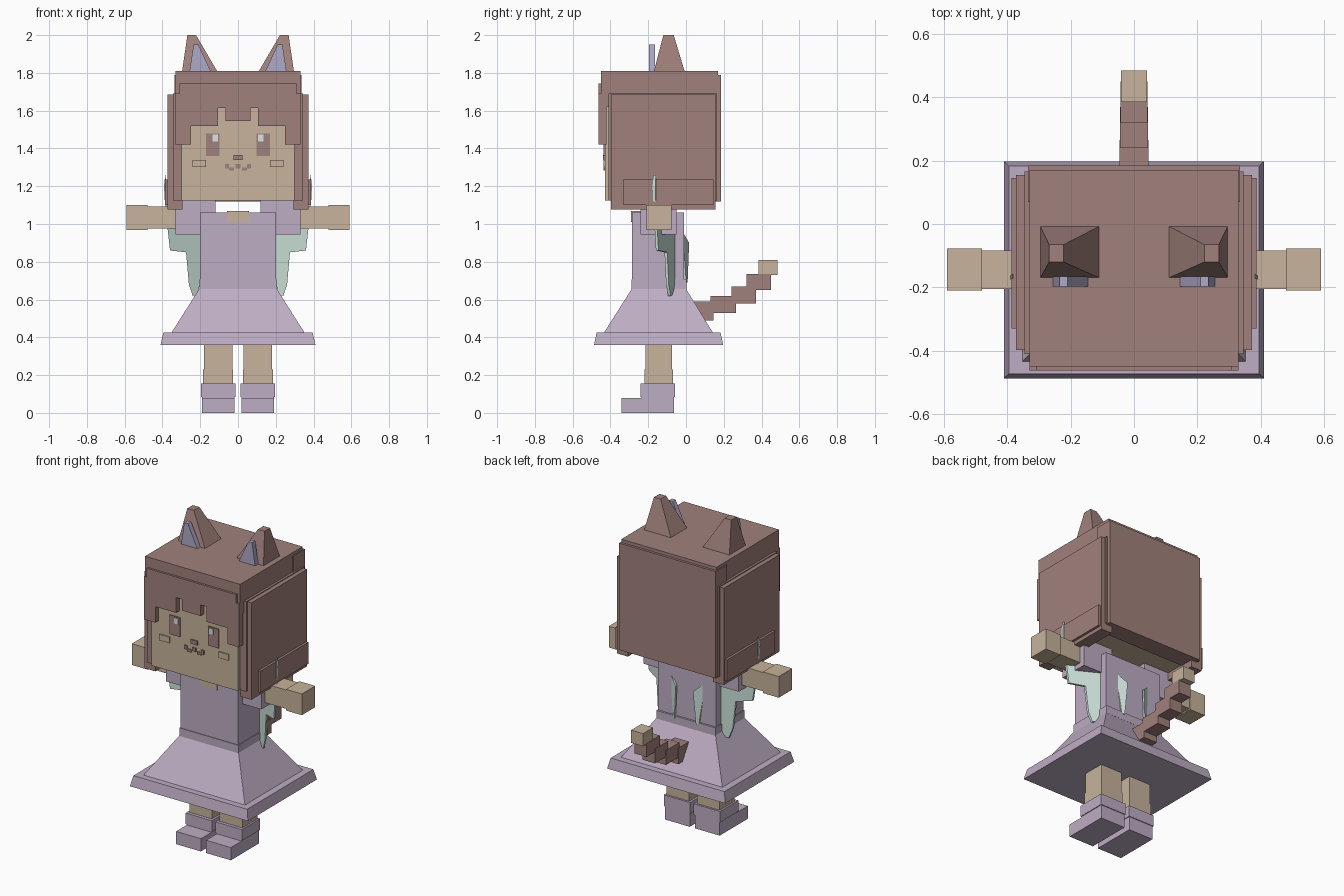
import bpy
import bmesh

cube = bpy.data.objects.get("Cube")
if cube:
    bpy.data.objects.remove(cube)


def material(name, rgb):
    lin = [(c / 255 / 12.92) if c < 11 else ((c / 255 + 0.055) / 1.055) ** 2.4 for c in rgb]
    m = bpy.data.materials.new(name)
    m.use_nodes = True
    m.diffuse_color = (*lin, 1)
    bsdf = m.node_tree.nodes["Principled BSDF"]
    bsdf.inputs["Base Color"].default_value = (*lin, 1)
    bsdf.inputs["Roughness"].default_value = 0.8
    return m


HAIR = material("rosy brown", (160, 129, 124))
SKIN = material("warm tan", (199, 179, 156))
LILAC = material("lilac", (190, 173, 195))
INNER = material("blue lilac", (176, 170, 200))
MINT = material("pale mint", (202, 224, 215))
GLINT = material("eye white", (222, 226, 226))


def finish(name, bm, mat):
    bmesh.ops.recalc_face_normals(bm, faces=bm.faces)
    mesh = bpy.data.meshes.new(name)
    bm.to_mesh(mesh)
    bm.free()
    mesh.materials.append(mat)
    obj = bpy.data.objects.new(name, mesh)
    bpy.context.collection.objects.link(obj)
    return obj


def loft(name, lower, upper, mat):
    """Solid between two matching rings of points."""
    bm = bmesh.new()
    a = [bm.verts.new(p) for p in lower]
    b = [bm.verts.new(p) for p in upper]
    bm.faces.new(a)
    bm.faces.new(b)
    for i in range(len(a)):
        j = (i + 1) % len(a)
        bm.faces.new((a[i], a[j], b[j], b[i]))
    return finish(name, bm, mat)


def rect(x, y, z):
    return [(x[0], y[0], z), (x[1], y[0], z), (x[1], y[1], z), (x[0], y[1], z)]


def box(name, x, y, z, mat, side=1):
    x = (x[0] * side, x[1] * side)
    return loft(name, rect(x, y, z[0]), rect(x, y, z[1]), mat)


def taper(name, x0, y0, x1, y1, z, mat, side=1):
    return loft(name, rect([v * side for v in x0], y0, z[0]),
                rect([v * side for v in x1], y1, z[1]), mat)


# Head and hair
box("head", (-.30, .30), (-.43, .15), (1.125, 1.70), SKIN)
box("hair_cap", (-.33, .33), (-.45, .17), (1.62, 1.81), HAIR)
box("hair_back", (-.335, .335), (.07, .185), (1.12, 1.79), HAIR)

# Stepped fringe
half = [(.065, 1.545), (.065, 1.615), (.105, 1.615), (.105, 1.52),
        (.25, 1.52), (.25, 1.42), (.33, 1.42), (.33, 1.69), (.31, 1.69), (.31, 1.745)]
outline = half + [(-x, z) for x, z in reversed(half)]
loft("fringe", [(x, -.463, z) for x, z in outline], [(x, -.42, z) for x, z in outline], HAIR)

# Torso and dress
box("neck", (-.058, .058), (-.29, -.06), (1.01, 1.07), SKIN)
box("bodice", (-.20, .20), (-.285, -.01), (.65, 1.06), LILAC)
box("waistband", (-.205, .205), (-.289, .002), (.655, .705), LILAC)
taper("skirt", (-.355, .355), (-.437, .145), (-.205, .205), (-.287, 0), (.42, .657), LILAC)
taper("skirt_hem", (-.41, .41), (-.487, .197), (-.395, .395), (-.473, .183), (.36, .425), LILAC)

# Stepped tail rising behind
tail = [(.03, .145, .49, .59), (.13, .265, .53, .62), (.24, .37, .58, .67), (.32, .45, .65, .735)]
for i, (y0, y1, z0, z1) in enumerate(tail):
    w = .048 - i * .002
    box(f"tail_segment_{i + 1}", (-w, w), (y0, y1), (z0, z1), HAIR)
box("tail_tip", (-.041, .041), (.385, .485), (.73, .81), SKIN)

# Nose and mouth
box("nose", (-.024, .024), (-.439, -.42), (1.34, 1.366), HAIR)
box("mouth_middle", (-.012, .012), (-.437, -.42), (1.295, 1.318), HAIR)

# Wing outline, swept forward from the middle of the back
wing = [(.06, .90), (.075, .69), (.09, .70), (.115, .90), (.19, .90), (.20, .69),
        (.215, .625), (.24, .62), (.26, .68), (.275, .85), (.36, .86), (.372, .97),
        (.388, 1.13), (.392, 1.20), (.385, 1.26), (.36, 1.06), (.20, 1.03)]

for s, tag in ((1, "left"), (-1, "right")):
    # Side hair
    box(f"{tag}_side_hair", (.295, .372), (-.398, .155), (1.077, 1.685), HAIR, s)
    box(f"{tag}_side_hair_lock", (.36, .387), (-.33, .145), (1.10, 1.235), HAIR, s)
    box(f"{tag}_front_hair_edge", (.295, .345), (-.41, .165), (1.125, 1.69), HAIR, s)

    # Ears
    taper(f"{tag}_ear", (.105, .297), (-.172, -.005), (.222, .268), (-.12, -.065), (1.80, 2.0), HAIR, s)
    taper(f"{tag}_inner_ear", (.14, .258), (-.197, -.165), (.21, .235), (-.197, -.165),
          (1.80, 1.95), INNER, s)

    # Face details
    box(f"{tag}_eye", (.097, .17), (-.437, -.42), (1.36, 1.48), HAIR, s)
    box(f"{tag}_eye_glint", (.107, .135), (-.441, -.43), (1.437, 1.473), GLINT, s)
    box(f"{tag}_cheek", (.17, .24), (-.438, -.42), (1.302, 1.34), SKIN, s)
    box(f"{tag}_mouth_low", (.02, .048), (-.437, -.42), (1.283, 1.30), HAIR, s)
    box(f"{tag}_mouth_corner", (.048, .068), (-.437, -.42), (1.293, 1.318), HAIR, s)

    # Sleeve, arm and hand
    box(f"{tag}_sleeve", (.12, .33), (-.24, -.05), (.945, 1.125), LILAC, s)
    box(f"{tag}_arm", (.30, .49), (-.205, -.083), (.975, 1.093), SKIN, s)
    box(f"{tag}_hand", (.48, .59), (-.21, -.077), (.967, 1.10), SKIN, s)

    # Leg and boot
    box(f"{tag}_thigh", (.03, .18), (-.215, -.075), (.22, .40), SKIN, s)
    box(f"{tag}_shin", (.027, .184), (-.22, -.07), (.14, .23), SKIN, s)
    box(f"{tag}_boot", (.018, .19), (-.236, -.063), (0, .12), LILAC, s)
    box(f"{tag}_boot_cuff", (.013, .195), (-.24, -.058), (.085, .155), LILAC, s)
    box(f"{tag}_boot_toe", (.018, .19), (-.342, -.20), (0, .08), LILAC, s)

    # Wing sheet
    front = [(x * s, .035 - .54 * x, z) for x, z in wing]
    back = [(x, y + .014, z) for x, y, z in front]
    loft(f"{tag}_wing", front, back, MINT)
